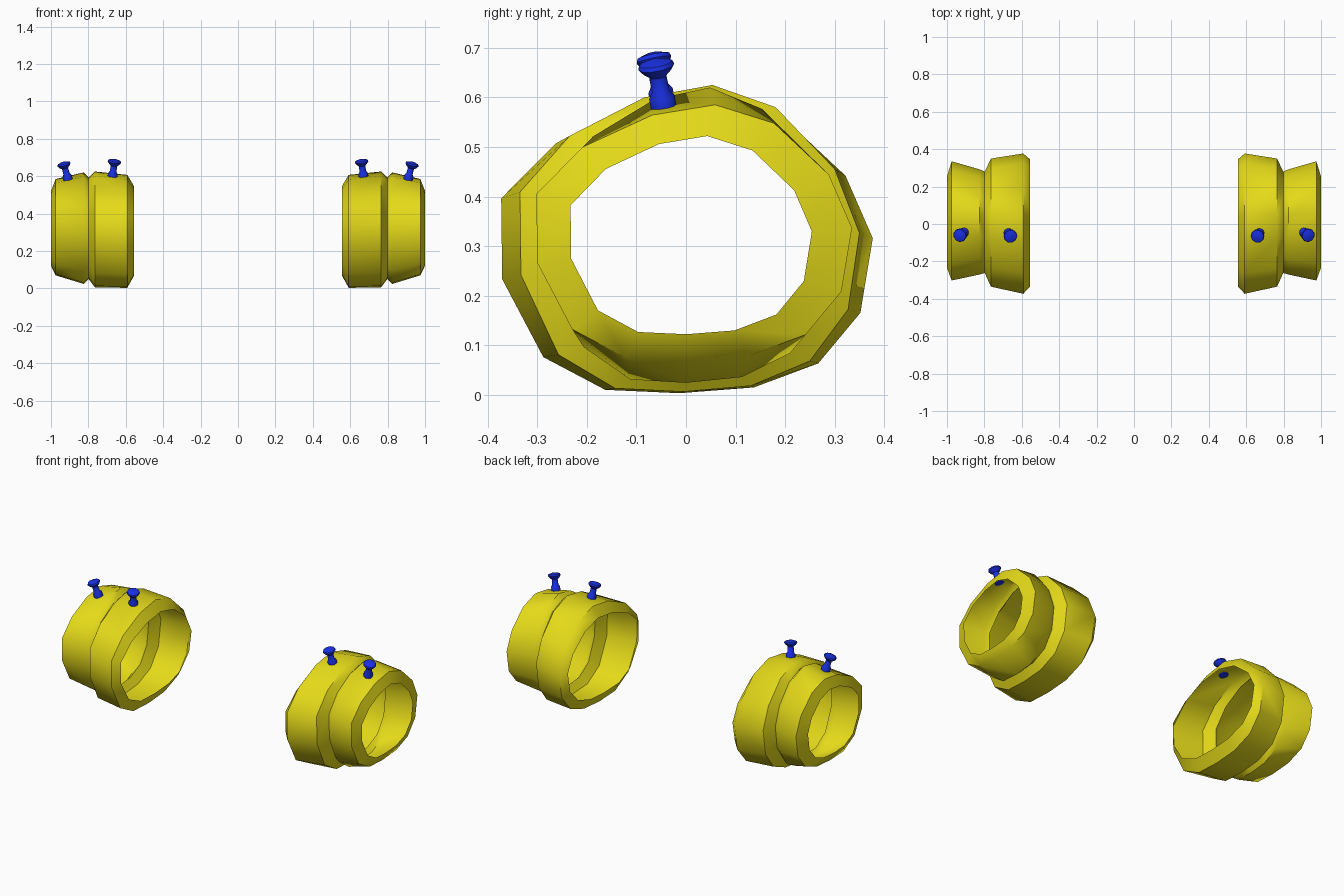
import bpy, bmesh, math
from mathutils import Vector

if "Cube" in bpy.data.objects:
    bpy.data.objects.remove(bpy.data.objects["Cube"])


def material(name, rgb):
    m = bpy.data.materials.new(name)
    m.diffuse_color = (*rgb, 1)
    m.use_nodes = True
    m.node_tree.nodes["Principled BSDF"].inputs["Base Color"].default_value = m.diffuse_color
    return m


YELLOW = material("yellow", (0.78, 0.70, 0.01))
BLUE = material("blue", (0.01, 0.03, 0.78))


def loft(name, rings, mat, cap=False, angle=40):
    """Skin a list of equal-sized point rings and mirror across x = 0."""
    bm = bmesh.new()
    loops = [[bm.verts.new(p) for p in ring] for ring in rings]
    n = len(loops[0])
    for a, b in zip(loops, loops[1:]):
        for i in range(n):
            j = (i + 1) % n
            bm.faces.new((a[i], a[j], b[j], b[i]))
    if cap:
        bm.faces.new(loops[0][::-1])
        bm.faces.new(loops[-1])
    bmesh.ops.recalc_face_normals(bm, faces=bm.faces[:])
    me = bpy.data.meshes.new(name)
    bm.to_mesh(me)
    bm.free()
    me.materials.append(mat)
    ob = bpy.data.objects.new(name, me)
    bpy.context.collection.objects.link(ob)
    bpy.ops.object.select_all(action='DESELECT')
    ob.select_set(True)
    bpy.context.view_layer.objects.active = ob
    bpy.ops.object.shade_smooth_by_angle(angle=math.radians(angle))
    ob.modifiers.new("mirror", 'MIRROR')
    return ob


# Irregular 14-sided cuff section (y, z), scaled to unit size
SECTION = [(.05, .625), (.19, .58), (.32, .455), (.375, .325), (.35, .17),
           (.265, .065), (.135, .015), (-.015, .003), (-.165, .01),
           (-.29, .078), (-.373, .24), (-.375, .408), (-.265, .522), (-.10, .60)]
UNIT = [(y / .375, (z - .314) / .311) for y, z in SECTION]


def section(x, y0, y1, z0, z1):
    return [(x, (y0 + y1) / 2 + u * (y1 - y0) / 2, (z0 + z1) / 2 + v * (z1 - z0) / 2)
            for u, v in UNIT]


# Cuff: wide inner band, pinched waist, narrower outer band with a turned-in lip
STATIONS = [(.555, -.335, .345, .07, .545),
            (.592, -.373, .377, .003, .607),
            (.765, -.335, .350, .006, .625),
            (.798, -.262, .280, .050, .592),
            (.825, -.270, .292, .024, .620),
            (.975, -.302, .335, .070, .585),
            (1.00, -.233, .254, .122, .522)]
loft("cuff", [section(*s) for s in STATIONS], YELLOW, angle=50)

# Studs: flared foot, slim stem, domed head
STUD = [(.026, 0), (.026, .022), (.018, .034), (.017, .065), (.028, .074),
        (.037, .086), (.034, .094), (.012, .101)]
for name, base, top in (("inner_stud", (.672, -.047, .592), (.659, -.067, .687)),
                        ("outer_stud", (.908, -.045, .580), (.933, -.062, .672))):
    base, axis = Vector(base), (Vector(top) - Vector(base)).normalized()
    q = axis.to_track_quat('Z', 'Y')
    rings = [[base + q @ Vector((r * math.cos(t), r * math.sin(t), h))
              for t in (k * math.tau / 10 for k in range(10))] for r, h in STUD]
    loft(name, rings, BLUE, cap=True)
